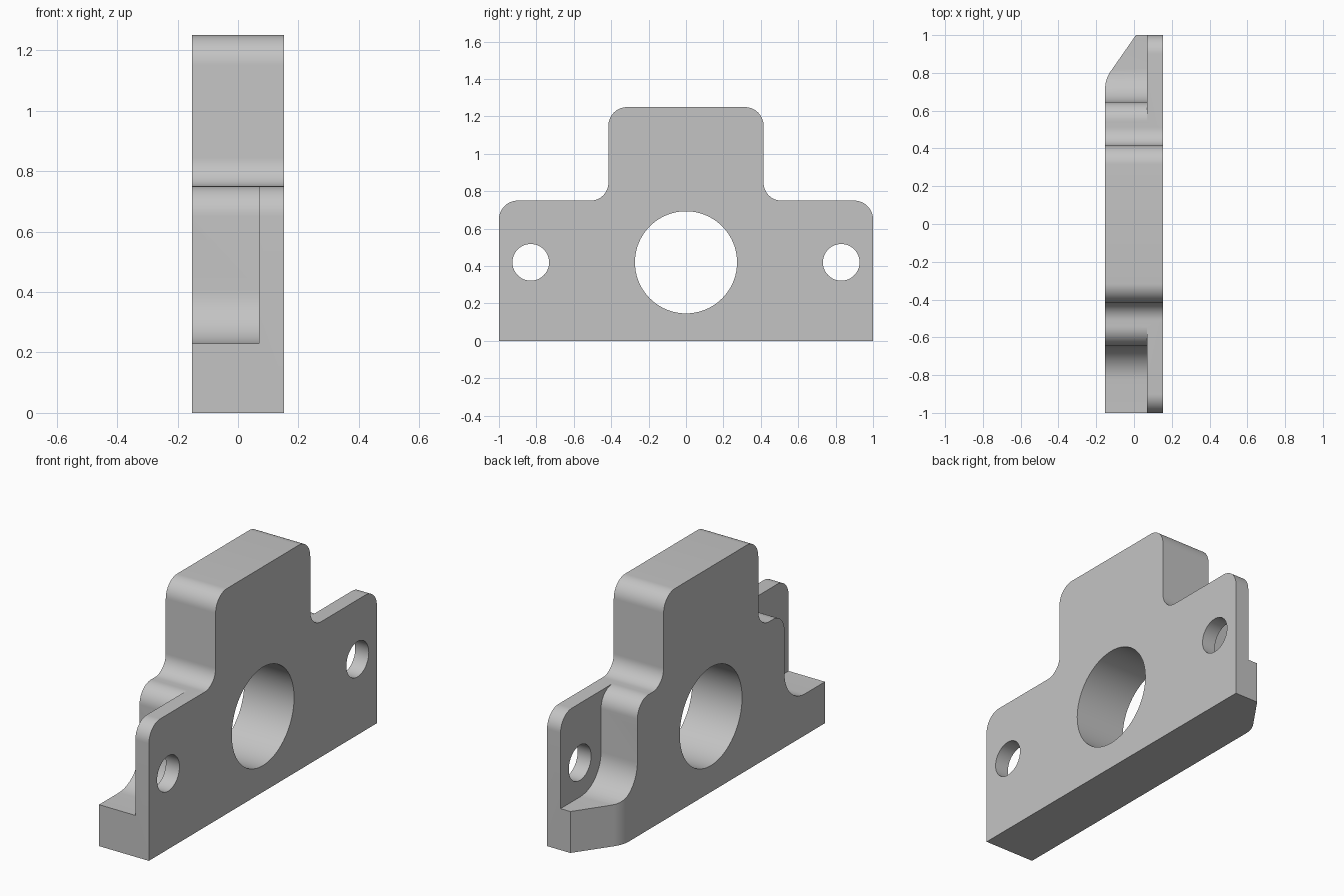
import bpy, bmesh, math
from mathutils import Vector

if "Cube" in bpy.data.objects:
    bpy.data.objects.remove(bpy.data.objects["Cube"], do_unlink=True)

HALF = 0.153      # half thickness of the block
FLANGE = 0.07     # inner face of the thin flanges


def rounded(corners, steps=14):
    """Closed outline from (u, v, radius) corners, with arcs at the corners."""
    out = []
    for i, (u, v, r) in enumerate(corners):
        p = Vector((u, v))
        if r == 0:
            out.append(p)
            continue
        a = (Vector(corners[i - 1][:2]) - p).normalized()
        b = (Vector(corners[(i + 1) % len(corners)][:2]) - p).normalized()
        half = a.angle(b) / 2
        centre = p + (a + b).normalized() * r / math.sin(half)
        start = p + a * r / math.tan(half) - centre
        end = p + b * r / math.tan(half) - centre
        sweep = start.angle(end)
        for k in range(steps + 1):
            t = k / steps
            arc = start * math.sin((1 - t) * sweep) + end * math.sin(t * sweep)
            out.append(centre + arc / math.sin(sweep))
    return out


def circle(y, z, r, count=64):
    turns = [math.tau * i / count for i in range(count)]
    return [Vector((y + r * math.cos(a), z + r * math.sin(a))) for a in turns]


def prism(name, outline, low, high, axis="x"):
    """Extrude an outline along x (points are y, z) or z (points are x, y)."""
    def place(p, d):
        return (d, p.x, p.y) if axis == "x" else (p.x, p.y, d)
    bm = bmesh.new()
    rings = [[bm.verts.new(place(p, d)) for p in outline] for d in (low, high)]
    for ring in rings:
        bm.faces.new(ring)
    for i in range(len(outline)):
        bm.faces.new((rings[0][i - 1], rings[0][i], rings[1][i], rings[1][i - 1]))
    bmesh.ops.recalc_face_normals(bm, faces=bm.faces)
    mesh = bpy.data.meshes.new(name)
    bm.to_mesh(mesh)
    bm.free()
    obj = bpy.data.objects.new(name, mesh)
    bpy.context.collection.objects.link(obj)
    return obj


def mirrored(points, side):
    return [Vector((side * p.x, p.y)) for p in points]


# Stepped block outline, mirrored about the centre
side = [(1, 0, 0), (1, 0.75, 0.1), (0.415, 0.75, 0.095), (0.415, 1.25, 0.1)]
block = prism("bearing_block",
              rounded(side + [(-y, z, r) for y, z, r in reversed(side)]), -HALF, HALF)

# Pockets that leave the thin flanges, and the bolt holes through them
pocket = rounded([(0.54, 0.85, 0), (0.54, 0.75, 0), (0.645, 0.75, 0.1),
                  (0.645, 0.23, 0.18), (1.1, 0.23, 0), (1.1, 0.85, 0)])
cutters = [prism("bore_cutter", circle(0, 0.42, 0.273, 96), -1, 1)]
for s in (-1, 1):
    cutters.append(prism("pocket_cutter", mirrored(pocket, s), -0.3, FLANGE))
    cutters.append(prism("bolt_hole_cutter", circle(s * 0.83, 0.42, 0.098), -1, 1))

# Blended bevel on one foot
bevel = rounded([(-0.3, 0.69, 0), (-HALF, 0.69, 0), (-HALF, 0.766, 0.16),
                 (0.08, 1.1, 0), (-0.3, 1.1, 0)])
cutters.append(prism("foot_bevel_cutter", bevel, -0.2, 0.7, "z"))

# Cut everything, then drop the helpers
bpy.context.view_layer.objects.active = block
block.select_set(True)
for cutter in cutters:
    cutter.hide_render = True
    mod = block.modifiers.new("cut", "BOOLEAN")
    mod.operation = "DIFFERENCE"
    mod.solver = "EXACT"
    mod.object = cutter
    bpy.ops.object.modifier_apply(modifier=mod.name)
    bpy.data.objects.remove(cutter, do_unlink=True)

# Plain grey finish
grey = bpy.data.materials.new("plain_grey")
grey.use_nodes = True
colour = (0.55, 0.55, 0.55, 1)
grey.diffuse_color = colour
grey.node_tree.nodes["Principled BSDF"].inputs["Base Color"].default_value = colour
block.data.materials.clear()
block.data.materials.append(grey)
bpy.ops.object.shade_smooth_by_angle(angle=math.radians(25))
